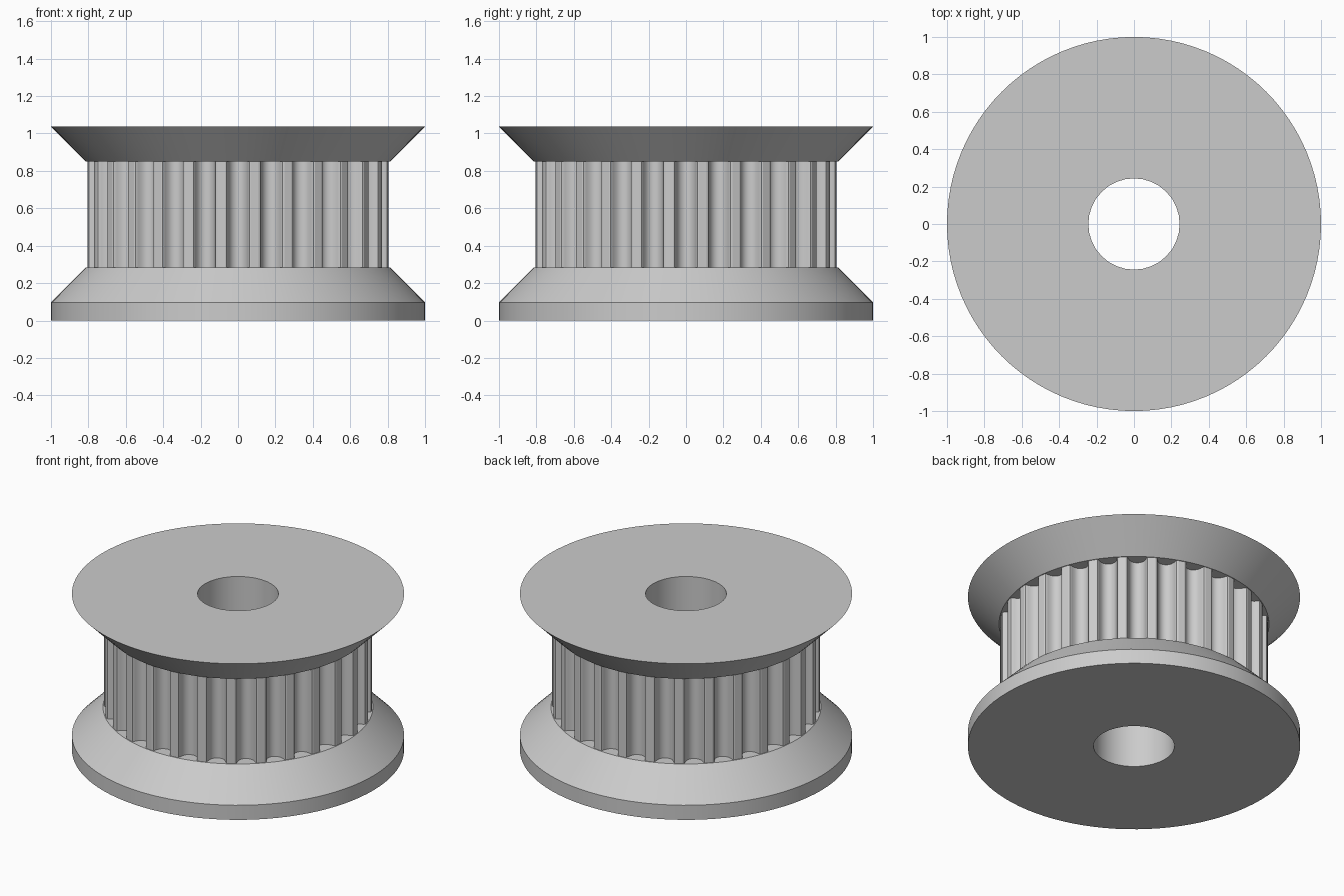
import bpy, bmesh
from math import sin, cos, pi

cube = bpy.data.objects.get("Cube")
if cube:
    bpy.data.objects.remove(cube, do_unlink=True)

# Shared dimensions
BORE_R, TOOTH_R, CONE_R, RIM_R = 0.244, 0.808, 0.813, 1.0
RIM_Z, LOW_Z, HIGH_Z, TOP_Z = 0.097, 0.284, 0.85, 1.037
TEETH, BORE_SIDES, RIM_SIDES = 28, 32, 96

grey = bpy.data.materials.new("plain grey")
grey.use_nodes = True
colour = (0.6, 0.6, 0.6, 1)
grey.diffuse_color = colour
grey.node_tree.nodes["Principled BSDF"].inputs["Base Color"].default_value = colour


def polar(radius, angle, z=0.0):
    return (radius * cos(angle), radius * sin(angle), z)


def circle(radius, sides):
    return [polar(radius, 2 * pi * i / sides) for i in range(sides)]


def finish(bm, name):
    bmesh.ops.recalc_face_normals(bm, faces=bm.faces)
    mesh = bpy.data.meshes.new(name)
    bm.to_mesh(mesh)
    bm.free()
    mesh.materials.append(grey)
    obj = bpy.data.objects.new(name, mesh)
    bpy.context.collection.objects.link(obj)
    bpy.ops.object.select_all(action='DESELECT')
    obj.select_set(True)
    bpy.context.view_layer.objects.active = obj
    bpy.ops.object.shade_smooth_by_angle(angle=pi / 9)


def loop(bm, points, z):
    verts = [bm.verts.new((x, y, z)) for x, y, _ in points]
    edges = [bm.edges.new((v, verts[i - 1])) for i, v in enumerate(verts)]
    return verts, edges


def stack(name, outlines, bore):
    """Stacked outer outlines of equal length, pierced by a straight bore."""
    bm = bmesh.new()
    outer = [loop(bm, points, z) for points, z in outlines]
    inner = [loop(bm, bore, outlines[i][1]) for i in (0, -1)]
    for rings in (outer, inner):
        for (low, _), (high, _) in zip(rings, rings[1:]):
            for i in range(len(low)):
                bm.faces.new((low[i - 1], low[i], high[i], high[i - 1]))
    for end in (0, -1):
        bmesh.ops.triangle_fill(bm, edges=outer[end][1] + inner[end][1],
                                use_beauty=True,
                                normal=(0, 0, 1 if end else -1))
    finish(bm, name)


# Half of one rounded belt groove: sideways offset and depth
half_groove = [(0.0705, 0), (0.061, 0.0035), (0.0565, 0.0123),
               (0.0546, 0.0225), (0.0516, 0.0324), (0.0476, 0.0419),
               (0.0426, 0.0509), (0.0338, 0.0601), (0.0234, 0.0667),
               (0.012, 0.0708)]
groove = ([(-u, d) for u, d in half_groove] + [(0, 0.0721)]
          + half_groove[::-1])
toothed = [polar(TOOTH_R - d, 2 * pi * k / TEETH + u / TOOTH_R)
           for k in range(TEETH) for u, d in groove]

bore = circle(BORE_R, BORE_SIDES)
rim = circle(RIM_R, RIM_SIDES)
neck = circle(CONE_R, RIM_SIDES)

# Bottom flange with a straight rim, toothed drum, sharp-edged top flange
stack("bottom_flange", [(rim, 0), (rim, RIM_Z), (neck, LOW_Z)], bore)
stack("toothed_drum", [(toothed, LOW_Z), (toothed, HIGH_Z)], bore)
stack("top_flange", [(neck, HIGH_Z), (rim, TOP_Z)], bore)
